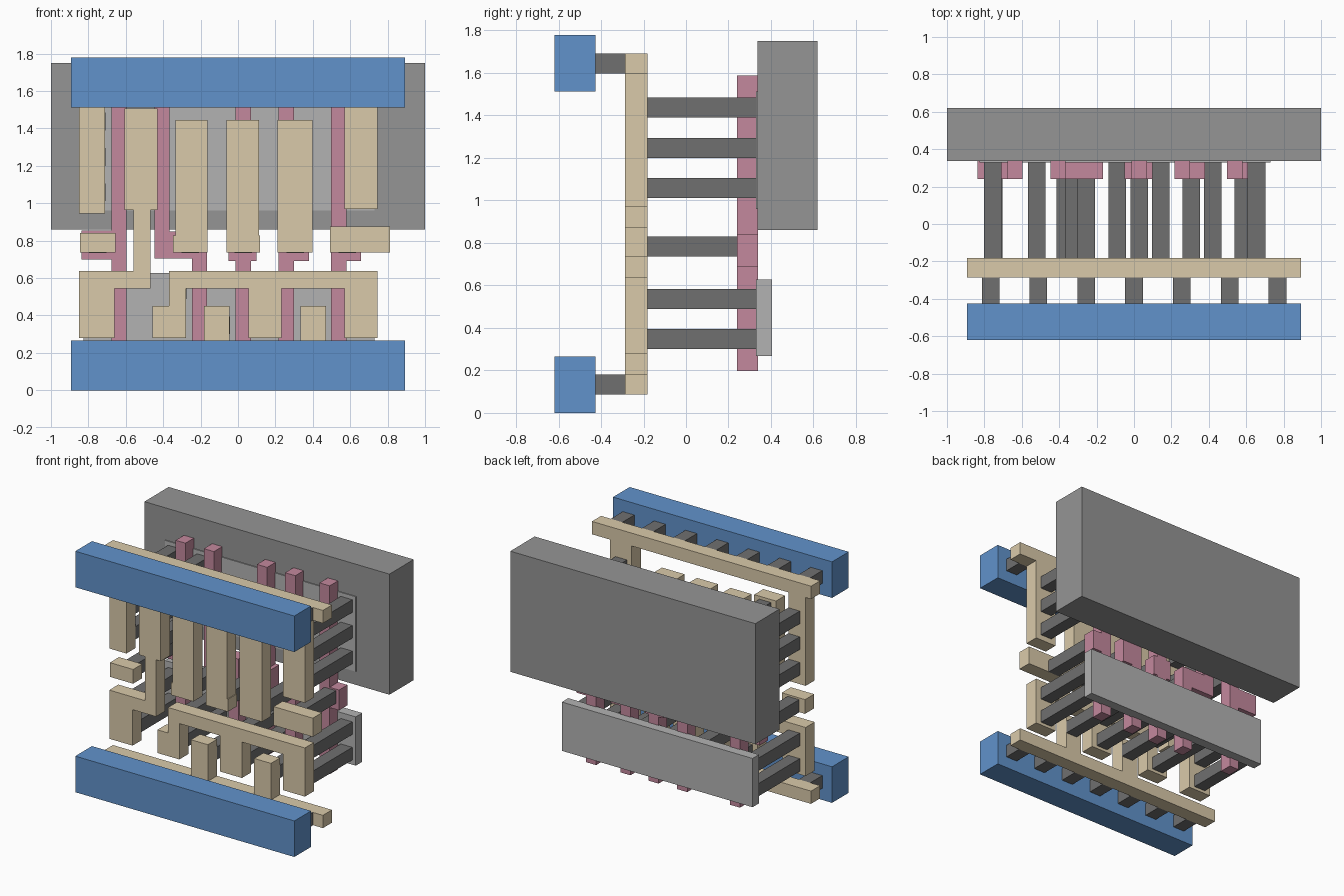
import bpy, bmesh


def material(name, rgb):
    m = bpy.data.materials.new(name)
    m.diffuse_color = (*rgb, 1)
    return m


BLUE = material("metal_blue", (0.12, 0.29, 0.60))
TAN = material("local_tan", (0.70, 0.59, 0.40))
PINK = material("gate_pink", (0.55, 0.25, 0.34))
DARK = material("contact_dark", (0.16, 0.16, 0.16))
MID = material("well_grey", (0.30, 0.30, 0.30))
LIGHT = material("diffusion_grey", (0.45, 0.45, 0.45))


def prism(name, pts, y0, y1, mat):
    """Extrude an x-z outline from y0 to y1."""
    bm = bmesh.new()
    face = bm.faces.new([bm.verts.new((x, y0, z)) for x, z in pts])
    ext = bmesh.ops.extrude_face_region(bm, geom=[face])
    for v in ext["geom"]:
        if isinstance(v, bmesh.types.BMVert):
            v.co.y = y1
    bmesh.ops.recalc_face_normals(bm, faces=bm.faces)
    me = bpy.data.meshes.new(name)
    bm.to_mesh(me)
    bm.free()
    me.materials.append(mat)
    ob = bpy.data.objects.new(name, me)
    bpy.context.collection.objects.link(ob)
    return ob


def box(name, x0, x1, z0, z1, y0, y1, mat):
    return prism(name, [(x0, z0), (x1, z0), (x1, z1), (x0, z1)], y0, y1, mat)


# Back well and the two diffusion slabs
box("well_slab", -1, 1, 0.86, 1.75, 0.337, 0.62, MID)
box("upper_diffusion", -0.827, 0.73, 0.96, 1.513, 0.33, 0.405, LIGHT)
box("lower_diffusion", -0.827, 0.73, 0.267, 0.627, 0.33, 0.405, LIGHT)

# Front metal rails with their short contacts
for side, z in (("lower", 0.133), ("upper", 1.645)):
    box(side + "_metal_rail", -0.894, 0.894, z - 0.133, z + 0.133, -0.62, -0.426, BLUE)
    for i in range(7):
        x = -0.767 + 0.2557 * i
        box(side + "_rail_contact", x - 0.047, x + 0.047, z - 0.047, z + 0.047,
            -0.426, -0.287, DARK)

# Interconnect layer
L = (-0.287, -0.181, TAN)
prism("upper_interconnect_rail", [
    (-0.894, 1.597), (-0.85, 1.597), (-0.85, 0.945), (-0.71, 0.945), (-0.71, 1.597),
    (0.57, 1.597), (0.57, 0.97), (0.747, 0.97), (0.747, 1.597),
    (0.894, 1.597), (0.894, 1.692), (-0.894, 1.692)], *L)
prism("lower_interconnect_rail", [
    (-0.894, 0.086), (0.894, 0.086), (0.894, 0.18), (0.47, 0.18), (0.47, 0.45),
    (0.333, 0.45), (0.333, 0.18), (-0.045, 0.18), (-0.045, 0.45), (-0.183, 0.45),
    (-0.183, 0.18), (-0.894, 0.18)], *L)
prism("output_interconnect", [
    (-0.85, 0.279), (-0.66, 0.279), (-0.66, 0.544), (-0.468, 0.544), (-0.468, 0.963),
    (-0.43, 0.963), (-0.43, 1.506), (-0.608, 1.506), (-0.608, 0.963), (-0.56, 0.963),
    (-0.56, 0.638), (-0.85, 0.638)], *L)
prism("comb_interconnect", [
    (-0.457, 0.279), (-0.278, 0.279), (-0.278, 0.544), (0.056, 0.544), (0.056, 0.279),
    (0.233, 0.279), (0.233, 0.544), (0.57, 0.544), (0.57, 0.279), (0.747, 0.279),
    (0.747, 0.638), (-0.37, 0.638), (-0.37, 0.45), (-0.457, 0.45)], *L)
prism("input_column_left", [
    (-0.348, 0.737), (-0.163, 0.737), (-0.163, 1.444), (-0.335, 1.444),
    (-0.335, 0.828), (-0.348, 0.828)], *L)
prism("input_column_middle", [
    (-0.062, 0.737), (0.118, 0.737), (0.118, 0.828), (0.112, 0.828),
    (0.112, 1.444), (-0.062, 1.444)], *L)
box("input_column_right", 0.212, 0.397, 0.737, 1.444, *L)
box("input_pad_left", -0.845, -0.655, 0.737, 0.842, *L)
box("input_pad_right", 0.492, 0.812, 0.737, 0.875, *L)

# Gate strips with their contact pads
G = (0.24, 0.338, PINK)
B, T = 0.198, 1.588
prism("gate_1", [(-0.677, B), (-0.597, B), (-0.597, T), (-0.677, T), (-0.677, 0.853),
                 (-0.838, 0.853), (-0.838, 0.7), (-0.677, 0.7)], *G)
prism("gate_2", [(-0.247, B), (-0.165, B), (-0.165, 0.848), (-0.365, 0.848), (-0.365, T),
                 (-0.447, T), (-0.447, 0.705), (-0.247, 0.705)], *G)
for n, x, pad0, pad1, top in ((3, -0.013, -0.05, 0.1, 0.84),
                              (4, 0.217, 0.217, 0.38, 0.885),
                              (5, 0.497, 0.497, 0.657, 0.84)):
    pts = [(x, B), (x + 0.083, B), (x + 0.083, 0.69), (pad1, 0.69), (pad1, top),
           (x + 0.083, top), (x + 0.083, T), (x, T)]
    if pad0 < x:
        pts += [(x, top), (pad0, top), (pad0, 0.69), (x, 0.69)]
    prism("gate_%d" % n, pts, *G)


# Long contacts from the interconnect back to gates and diffusion
def contacts(name, xs, zs, y1):
    for x in xs:
        for z in zs:
            box(name, x - 0.047, x + 0.047, z - 0.047, z + 0.047, -0.181, y1, DARK)


contacts("gate_contact", (-0.75, -0.255, 0.027, 0.305, 0.585), (0.782,), 0.24)
contacts("upper_contact", (-0.755, -0.519, 0.655), (1.058, 1.247, 1.437), 0.332)
contacts("lower_contact", (-0.755, -0.368, -0.09, 0.143, 0.422, 0.655), (0.348,), 0.332)
contacts("lower_contact", (-0.755, -0.322, 0.143, 0.655), (0.536,), 0.332)
